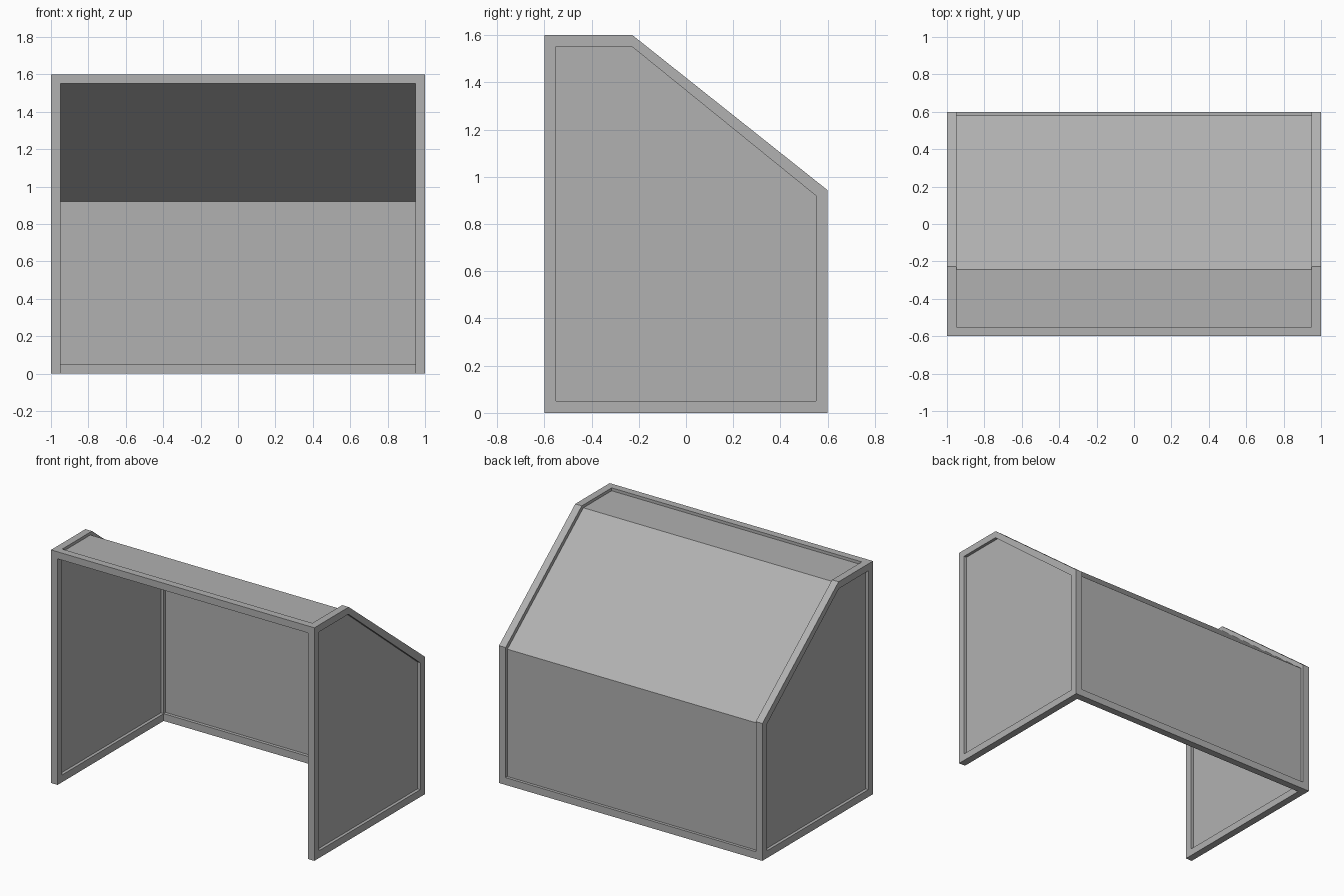
import bpy, bmesh

if "Cube" in bpy.data.objects:
    bpy.data.objects.remove(bpy.data.objects["Cube"])

grey = bpy.data.materials.new("dark_grey")
grey.diffuse_color = (0.44, 0.44, 0.44, 1)
grey.use_nodes = True
grey.node_tree.nodes["Principled BSDF"].inputs["Base Color"].default_value = grey.diffuse_color


def finish(name, bm, mirror=False):
    bmesh.ops.recalc_face_normals(bm, faces=bm.faces)
    mesh = bpy.data.meshes.new(name)
    bm.to_mesh(mesh)
    bm.free()
    mesh.materials.append(grey)
    obj = bpy.data.objects.new(name, mesh)
    bpy.context.collection.objects.link(obj)
    if mirror:
        obj.modifiers.new("mirror", 'MIRROR').use_axis = (True, False, False)
    return obj


def prism(name, profile, x0, x1, mirror=False):
    """Extrude a (y, z) profile from x0 to x1."""
    bm = bmesh.new()
    face = bm.faces.new([bm.verts.new((x0, y, z)) for y, z in profile])
    ext = bmesh.ops.extrude_face_region(bm, geom=[face])["geom"]
    verts = [g for g in ext if isinstance(g, bmesh.types.BMVert)]
    bmesh.ops.translate(bm, vec=(x1 - x0, 0, 0), verts=verts)
    # the extrude leaves the start cap open when it reuses the face
    bmesh.ops.holes_fill(bm, edges=bm.edges)
    return finish(name, bm, mirror)


def ring(name, outer, inner, x0, x1, mirror=False):
    """Closed frame between two (y, z) profiles."""
    bm = bmesh.new()
    loops = [[bm.verts.new((x, y, z)) for y, z in prof]
             for prof, x in ((outer, x0), (outer, x1), (inner, x1), (inner, x0))]
    n = len(outer)
    for k in range(4):
        a, b = loops[k], loops[(k + 1) % 4]
        for i in range(n):
            j = (i + 1) % n
            bm.faces.new((a[i], a[j], b[j], b[i]))
    return finish(name, bm, mirror)


def rect(y0, z0, y1, z1):
    return [(y0, z0), (y1, z0), (y1, z1), (y0, z1)]


# Side walls: raised frame with a thin sheet recessed on both faces
outer = [(-0.6, 0), (0.6, 0), (0.6, 0.943), (-0.227, 1.6), (-0.6, 1.6)]
inner = [(-0.55, 0.05), (0.55, 0.05), (0.55, 0.92), (-0.23, 1.552), (-0.55, 1.552)]
ring("side_frame", outer, inner, 0.95, 1.0, mirror=True)
prism("side_sheet", inner, 0.971, 0.979, mirror=True)

# Cross bars: front top and back bottom
prism("front_top_bar", rect(-0.6, 1.552, -0.55, 1.6), -0.95, 0.95)
prism("back_bottom_bar", rect(0.55, 0, 0.6, 0.05), -0.95, 0.95)

# Back, sloped and top sheets, mitred together
out = [(0.58, 0.05), (0.58, 0.924), (-0.244, 1.58), (-0.55, 1.58)]
ins = [(0.572, 0.05), (0.572, 0.92), (-0.247, 1.572), (-0.55, 1.572)]
for i, name in enumerate(("back_sheet", "sloped_roof_sheet", "flat_roof_sheet")):
    prism(name, [out[i], out[i + 1], ins[i + 1], ins[i]], -0.95, 0.95)
